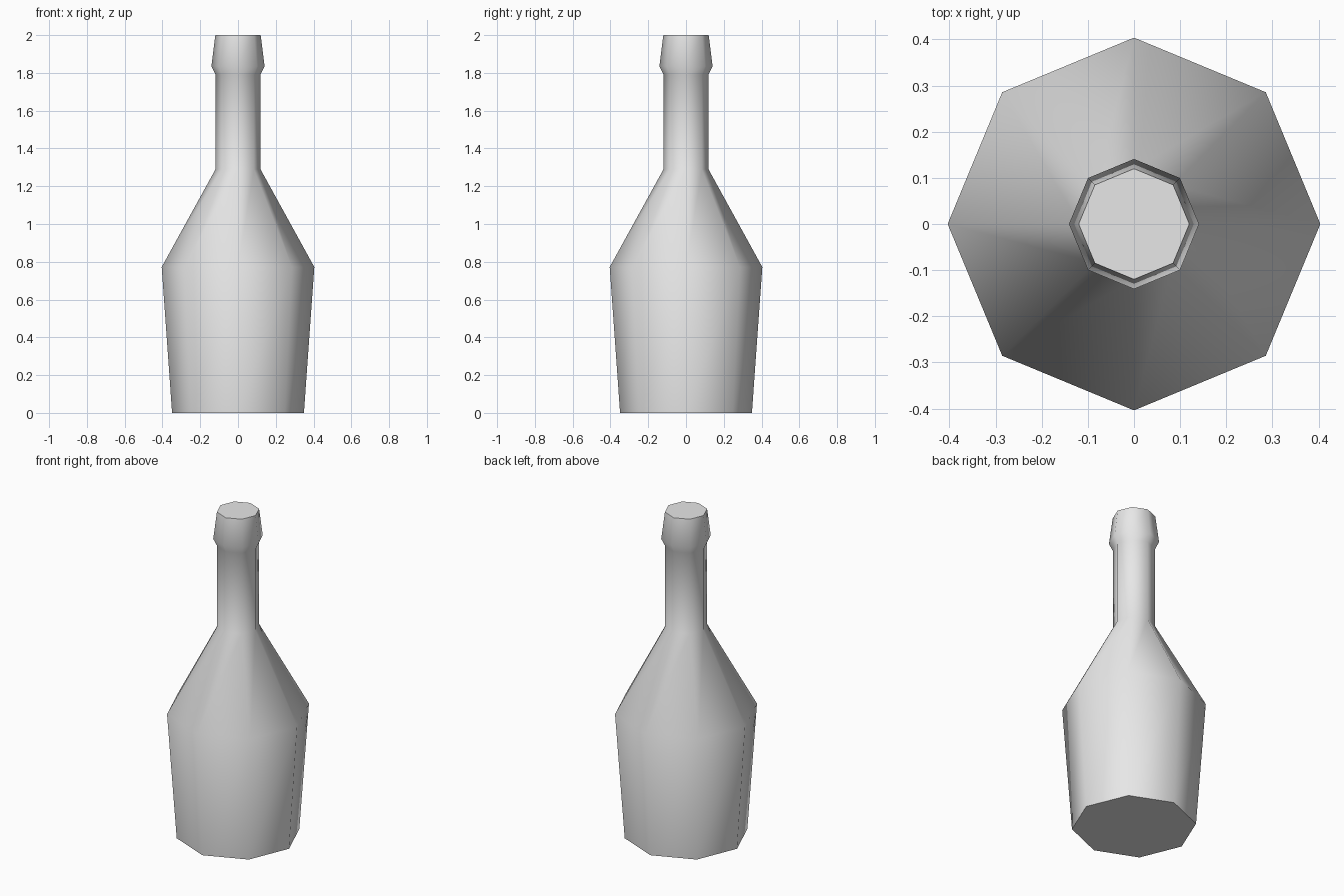
import bpy
import bmesh
from math import cos, sin, pi, radians

cube = bpy.data.objects.get("Cube")
if cube:
    bpy.data.objects.remove(cube, do_unlink=True)

SIDES = 8
# Radius and height from the base up to the lip
PROFILE = [(0.349, 0), (0.404, 0.772), (0.119, 1.29),
           (0.119, 1.79), (0.141, 1.835), (0.12, 2.0)]

# Plain grey material
grey = bpy.data.materials.new("plain_grey")
grey.use_nodes = True
colour = (0.8, 0.8, 0.8, 1)
grey.diffuse_color = colour
grey.node_tree.nodes["Principled BSDF"].inputs["Base Color"].default_value = colour

# Bottle: eight-sided rings joined by quads, closed at both ends
bm = bmesh.new()
rings = []
for r, z in PROFILE:
    angles = [2 * pi * i / SIDES for i in range(SIDES)]
    rings.append([bm.verts.new((r * cos(a), r * sin(a), z)) for a in angles])
for low, high in zip(rings, rings[1:]):
    for i in range(SIDES):
        j = (i + 1) % SIDES
        bm.faces.new((low[i], low[j], high[j], high[i]))
bm.faces.new(rings[0][::-1])
bm.faces.new(rings[-1])

mesh = bpy.data.meshes.new("bottle")
bm.to_mesh(mesh)
bm.free()
mesh.materials.append(grey)
bottle = bpy.data.objects.new("bottle", mesh)
bpy.context.collection.objects.link(bottle)

# Smooth sides with crisp base and lip edges
bpy.ops.object.select_all(action='DESELECT')
bottle.select_set(True)
bpy.context.view_layer.objects.active = bottle
bpy.ops.object.shade_smooth_by_angle(angle=radians(60))
